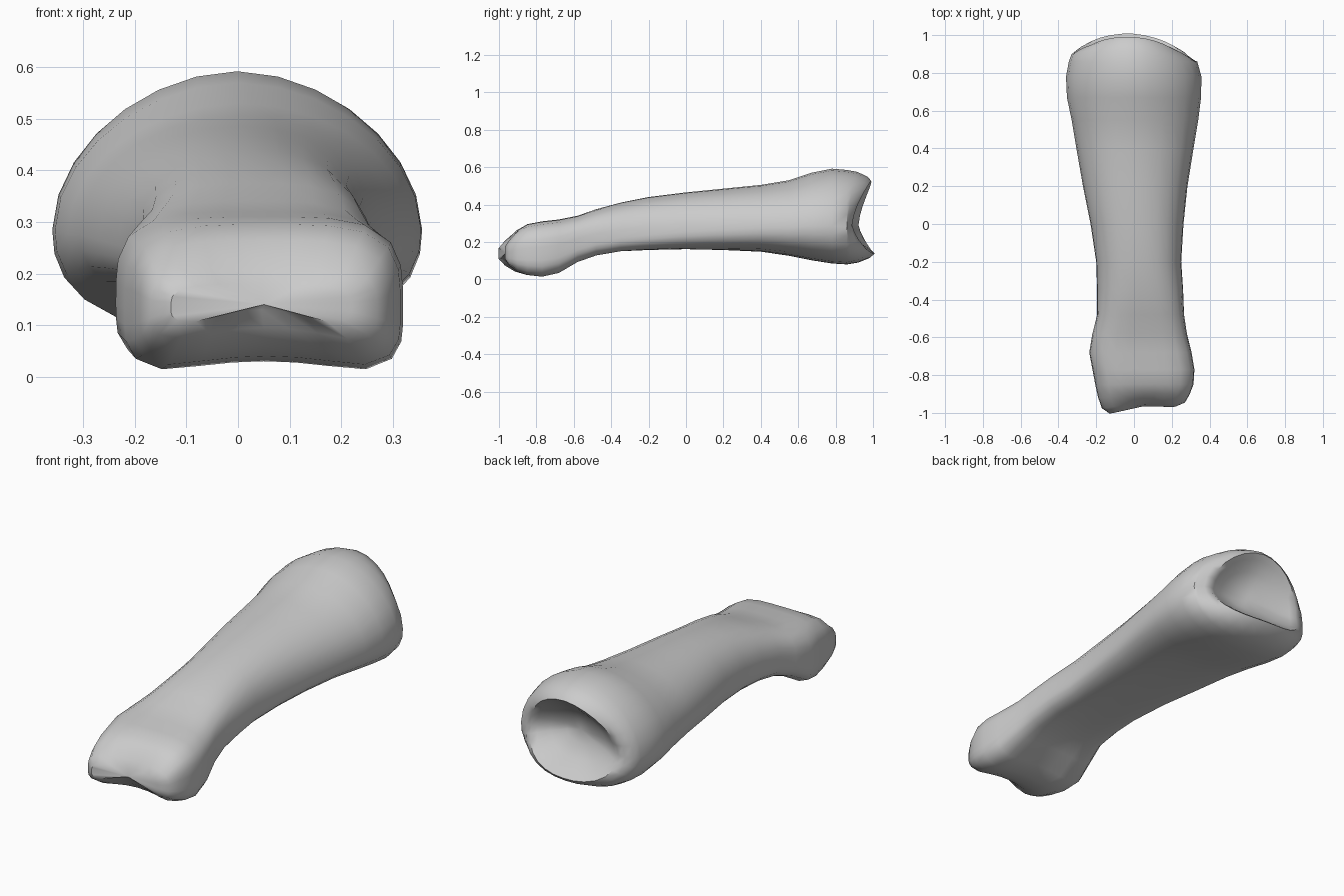
import bpy, bmesh, math

cube = bpy.data.objects.get("Cube")
if cube:
    bpy.data.objects.remove(cube, do_unlink=True)

SIDES = 28

# Outline along the shaft: y, right edge, left edge, underside, top
STATIONS = [
    (-.985, -.13, .22, .10, .18), (-.96, -.17, .27, .065, .215),
    (-.91, -.19, .295, .03, .265), (-.85, -.205, .315, .01, .295),
    (-.77, -.22, .32, 0, .31), (-.68, -.237, .305, .02, .32),
    (-.58, -.22, .28, .08, .34), (-.48, -.195, .265, .115, .375),
    (-.35, -.195, .26, .137, .41), (-.2, -.2, .25, .145, .44),
    (0, -.23, .262, .15, .465), (.2, -.27, .283, .147, .485),
    (.4, -.305, .315, .14, .505), (.55, -.33, .34, .12, .53),
    (.67, -.355, .355, .097, .57), (.78, -.36, .357, .08, .592),
    (.86, -.345, .335, .075, .585),
]
# Section character: y, height of widest point, top and bottom squareness, groove
HEAD, SHAFT, BASE = (-.7, .42, 3.8, 4, .03), (-.3, .3, 2.4, 3, .015), (.7, .4, 1.85, 2.4, .005)


def section_style(y):
    a, b = (HEAD, SHAFT) if y < SHAFT[0] else (SHAFT, BASE)
    t = min(max((y - a[0]) / (b[0] - a[0]), 0), 1)
    return [p + (q - p) * t for p, q in zip(a[1:], b[1:])]


def section(y, x0, x1, z0, z1):
    """Squared oval with separate upper and lower halves and a grooved underside."""
    widest, top, bottom, groove = section_style(y)
    cx, half = (x0 + x1) / 2, (x1 - x0) / 2
    zm = z0 + (z1 - z0) * widest
    points = []
    for i in range(SIDES):
        angle = math.tau * i / SIDES
        c, s = math.cos(angle), math.sin(angle)
        n = top if s >= 0 else bottom
        r = (abs(c) ** n + abs(s) ** n) ** (-1 / n)
        u, v = c * r, s * r
        hollow = max(0, 1 - 1.6 * u * u)
        z = zm + v * ((z1 - zm) if v > 0 else (zm - z0))
        if v < 0:
            z += groove * hollow * -v
        # the two knuckles stand forward of the middle
        saddle = max(0, (-y - .84) / .16)
        points.append((cx + u * half, y + saddle * (.03 * hollow + .02 * u), z))
    return points


bm = bmesh.new()


def add_ring(points):
    return [bm.verts.new(p) for p in points]


def bridge(a, b):
    for i in range(SIDES):
        j = (i + 1) % SIDES
        bm.faces.new((a[i], a[j], b[j], b[i]))


def cap(ring, centre):
    tip = bm.verts.new(centre)
    for i in range(SIDES):
        bm.faces.new((ring[i], ring[(i + 1) % SIDES], tip))


rings = [add_ring(section(*s)) for s in STATIONS]

# Joint socket: lips reach back at top and bottom, the sides are notched
outer = section(*STATIONS[-1])


def socket_ring(scale, depth, lip):
    points = []
    for i, (x, y, z) in enumerate(outer):
        s = math.sin(math.tau * i / SIDES)
        reach = lip * abs(s) ** 1.5 * (1 if s > 0 else 1.2)
        points.append((x * scale, depth + reach - .05 * x, .33 + (z - .33) * scale))
    return add_ring(points)


for scale, depth, lip in ((.96, .88, .035), (.86, .9, .07), (.77, .905, .085),
                          (.68, .895, .07), (.5, .875, .035), (.25, .86, .01)):
    rings.append(socket_ring(scale, depth, lip))

for a, b in zip(rings, rings[1:]):
    bridge(a, b)
cap(rings[0], (.05, -.965, .14))
cap(rings[-1], (0, .855, .33))
bmesh.ops.recalc_face_normals(bm, faces=bm.faces)

mesh = bpy.data.meshes.new("finger_bone")
bm.to_mesh(mesh)
bm.free()
bone = bpy.data.objects.new("finger_bone", mesh)
bpy.context.collection.objects.link(bone)

# Plain grey
grey = bpy.data.materials.new("bone_grey")
grey.use_nodes = True
colour = (.6, .6, .6, 1)
grey.diffuse_color = colour
grey.node_tree.nodes["Principled BSDF"].inputs["Base Color"].default_value = colour
mesh.materials.append(grey)

bpy.ops.object.select_all(action='DESELECT')
bone.select_set(True)
bpy.context.view_layer.objects.active = bone
bpy.ops.object.shade_smooth_by_angle(angle=math.radians(45))
